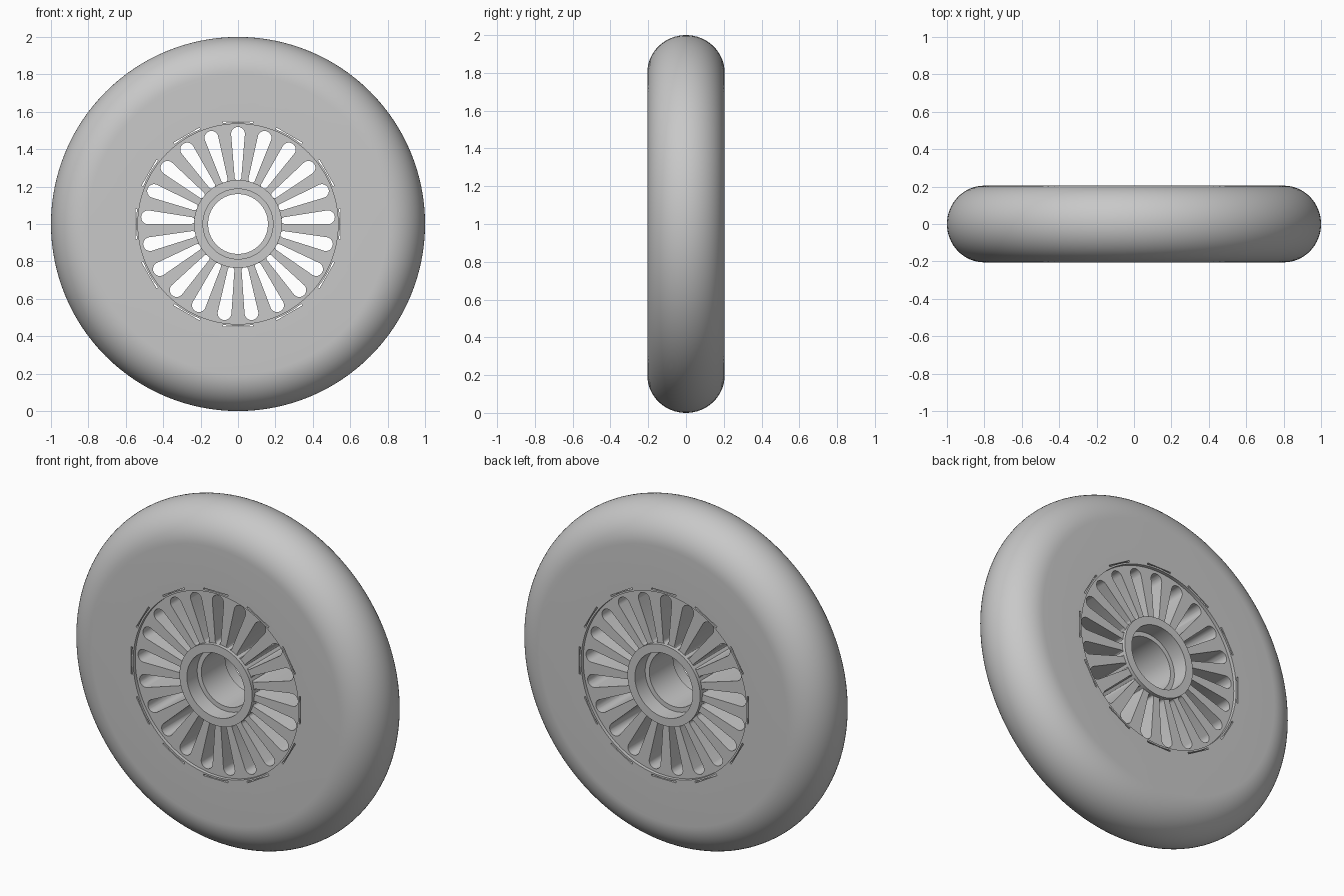
import bpy, bmesh
from math import sin, cos, pi, radians, asin

cube = bpy.data.objects.get("Cube")
if cube:
    bpy.data.objects.remove(cube, do_unlink=True)

SEGMENTS = 128
HALF_WIDTH = 0.205
WEB_HALF = 0.185
RIM = 0.535

grey = bpy.data.materials.new("plain grey")
grey.use_nodes = True
grey.diffuse_color = (0.58, 0.58, 0.58, 1)
grey.node_tree.nodes["Principled BSDF"].inputs["Base Color"].default_value = grey.diffuse_color


def make_object(name, bm):
    bmesh.ops.recalc_face_normals(bm, faces=bm.faces)
    mesh = bpy.data.meshes.new(name)
    bm.to_mesh(mesh)
    bm.free()
    mesh.materials.append(grey)
    obj = bpy.data.objects.new(name, mesh)
    bpy.context.collection.objects.link(obj)
    return obj


def lathe(name, profile):
    """Turn a closed (radius, y) profile about the axle."""
    bm = bmesh.new()
    rings = []
    for i in range(SEGMENTS):
        a = 2 * pi * i / SEGMENTS
        rings.append([bm.verts.new((r * cos(a), y, 1 + r * sin(a))) for r, y in profile])
    n = len(profile)
    for i, ring in enumerate(rings):
        following = rings[(i + 1) % SEGMENTS]
        for j in range(n):
            k = (j + 1) % n
            bm.faces.new((ring[j], ring[k], following[k], following[j]))
    return make_object(name, bm)


def radial_cutter(name, outline, count):
    """Repeat a prism of (sideways, outward) points around the axle."""
    bm = bmesh.new()
    for i in range(count):
        a = 2 * pi * i / count
        ends = []
        for y in (-0.3, 0.3):
            ends.append([bm.verts.new((s * cos(a) + r * sin(a), y, 1 + r * cos(a) - s * sin(a)))
                         for s, r in outline])
        bm.faces.new(ends[0])
        bm.faces.new(ends[1])
        for j in range(len(outline)):
            k = (j + 1) % len(outline)
            bm.faces.new((ends[0][j], ends[0][k], ends[1][k], ends[1][j]))
    obj = make_object(name, bm)
    obj.hide_render = True
    return obj


def activate(obj):
    bpy.ops.object.select_all(action="DESELECT")
    obj.select_set(True)
    bpy.context.view_layer.objects.active = obj


def cut(obj, cutter):
    mod = obj.modifiers.new("openings", "BOOLEAN")
    mod.operation = "DIFFERENCE"
    mod.solver = "EXACT"
    mod.object = cutter
    activate(obj)
    bpy.ops.object.modifier_apply(modifier=mod.name)
    bpy.data.objects.remove(cutter, do_unlink=True)


# Tyre: flat sidewalls and a rounded tread
tread = [(0.8 + 0.2 * cos(t), HALF_WIDTH * sin(t))
         for t in (-pi / 2 + pi * i / 32 for i in range(33))]
tyre = lathe("tyre", [(RIM, -HALF_WIDTH)] + tread + [(RIM, HALF_WIDTH)])

# Thin locking gaps around the rim: straight outside, curved inside
GAP_HALF, GAP_INNER, GAP_OUTER = 0.08, 0.545, 0.549
reach = asin(GAP_HALF / GAP_INNER)
arc = [reach * (1 - i / 5) for i in range(11)]
gap = [(-GAP_HALF, GAP_OUTER), (GAP_HALF, GAP_OUTER)]
gap += [(GAP_INNER * sin(t), GAP_INNER * cos(t)) for t in arc]
cut(tyre, radial_cutter("gap_cutter", gap, 12))

# Spoked web: ring with tapered round-ended slots
web = lathe("spoked_web", [(0.215, -WEB_HALF), (RIM, -WEB_HALF),
                           (RIM, WEB_HALF), (0.215, WEB_HALF)])
OUTER_R, INNER_R = 0.037, 0.018
slot = [(OUTER_R * cos(t), 0.482 + OUTER_R * sin(t))
        for t in (pi * i / 12 for i in range(13))]
slot += [(INNER_R * cos(t), 0.25 + INNER_R * sin(t))
         for t in (pi + pi * i / 8 for i in range(9))]
cut(web, radial_cutter("slot_cutter", slot, 21))

# Hub: raised sleeve with a bearing seat on each side of a central lip
side = [(0.16, 0.11), (0.187, 0.11), (0.187, HALF_WIDTH), (0.235, HALF_WIDTH)]
hub = lathe("hub", side + [(r, -y) for r, y in reversed(side)])

for part in (tyre, web, hub):
    activate(part)
    bpy.ops.object.shade_smooth_by_angle(angle=radians(30))
